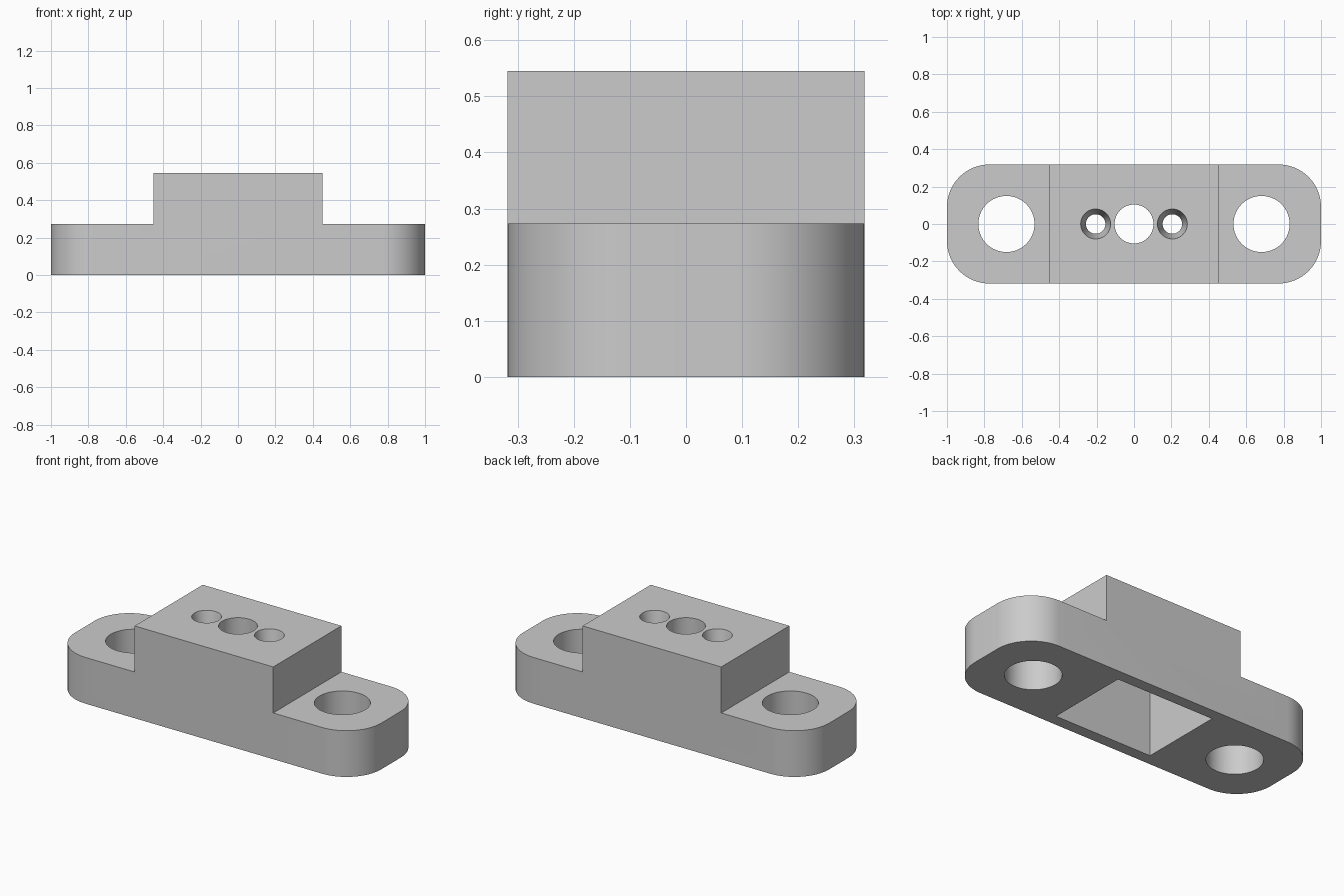
import bpy
import bmesh

if "Cube" in bpy.data.objects:
    bpy.data.objects.remove(bpy.data.objects["Cube"], do_unlink=True)

LENGTH, WIDTH = 2.0, 0.636
BASE_H, TOP_H, BLOCK_HALF = 0.273, 0.545, 0.453
POCKET_X, POCKET_Y, POCKET_H = 0.636, 0.5, 0.409

grey = bpy.data.materials.new("plain_grey")
grey.use_nodes = True
colour = (0.6, 0.6, 0.6, 1)
grey.diffuse_color = colour
grey.node_tree.nodes["Principled BSDF"].inputs["Base Color"].default_value = colour


def activate(ob):
    bpy.ops.object.select_all(action="DESELECT")
    ob.select_set(True)
    bpy.context.view_layer.objects.active = ob


def cut(body, cutter):
    """Subtract the active helper solid from the body and remove it."""
    cutter.hide_render = True
    mod = body.modifiers.new("cut", "BOOLEAN")
    mod.operation, mod.solver, mod.object = "DIFFERENCE", "EXACT", cutter
    activate(body)
    bpy.ops.object.modifier_apply(modifier=mod.name)
    bpy.data.objects.remove(cutter, do_unlink=True)


def cut_hole(body, x, z0, z1, r0, r1):
    """Round hole along z with radius r0 at z0 and r1 at z1."""
    bpy.ops.mesh.primitive_cone_add(vertices=64, radius1=r0, radius2=r1, depth=z1 - z0,
                                    location=(x, 0, (z0 + z1) / 2))
    cut(body, bpy.context.object)


# Stepped body: side profile extruded across the width, end corners rounded
half = LENGTH / 2
right = [(half, 0), (half, BASE_H), (BLOCK_HALF, BASE_H), (BLOCK_HALF, TOP_H)]
profile = right + [(-x, z) for x, z in reversed(right)]
bm = bmesh.new()
face = bm.faces.new([bm.verts.new((x, -WIDTH / 2, z)) for x, z in profile])
ext = bmesh.ops.extrude_face_region(bm, geom=[face])
moved = [v for v in ext["geom"] if isinstance(v, bmesh.types.BMVert)]
bmesh.ops.translate(bm, verts=moved, vec=(0, WIDTH, 0))
bmesh.ops.recalc_face_normals(bm, faces=bm.faces)
corners = [e for e in bm.edges
           if all(abs(v.co.x) > half - 0.01 for v in e.verts)
           and abs(e.verts[0].co.z - e.verts[1].co.z) > 0.1]
bmesh.ops.bevel(bm, geom=corners, offset=0.227, segments=16, profile=0.5, affect="EDGES")
bmesh.ops.recalc_face_normals(bm, faces=bm.faces)
mesh = bpy.data.meshes.new("mounting_bracket")
bm.to_mesh(mesh)
bm.free()
bracket = bpy.data.objects.new("mounting_bracket", mesh)
bpy.context.collection.objects.link(bracket)
mesh.materials.append(grey)

# Rectangular pocket open at the underside
bpy.ops.mesh.primitive_cube_add(size=1, location=(0, 0, POCKET_H / 2 - 0.05))
pocket = bpy.context.object
pocket.scale = (POCKET_X, POCKET_Y, POCKET_H + 0.1)
bpy.context.view_layer.update()
cut(bracket, pocket)

# Centre hole through the roof of the pocket
cut_hole(bracket, 0, POCKET_H - 0.05, TOP_H + 0.05, 0.104, 0.104)

# Mounting holes in the flanges and tapered screw holes in the block
taper = (0.08 - 0.052) / (TOP_H - POCKET_H)
extra = 0.03
for side in (-1, 1):
    cut_hole(bracket, side * 0.682, -0.1, BASE_H + 0.1, 0.15, 0.15)
    cut_hole(bracket, side * 0.205, POCKET_H - extra, TOP_H + extra,
             0.052 - taper * extra, 0.08 + taper * extra)

# Smooth round walls, keep the edges crisp
activate(bracket)
bpy.ops.object.shade_smooth_by_angle(angle=0.52)
